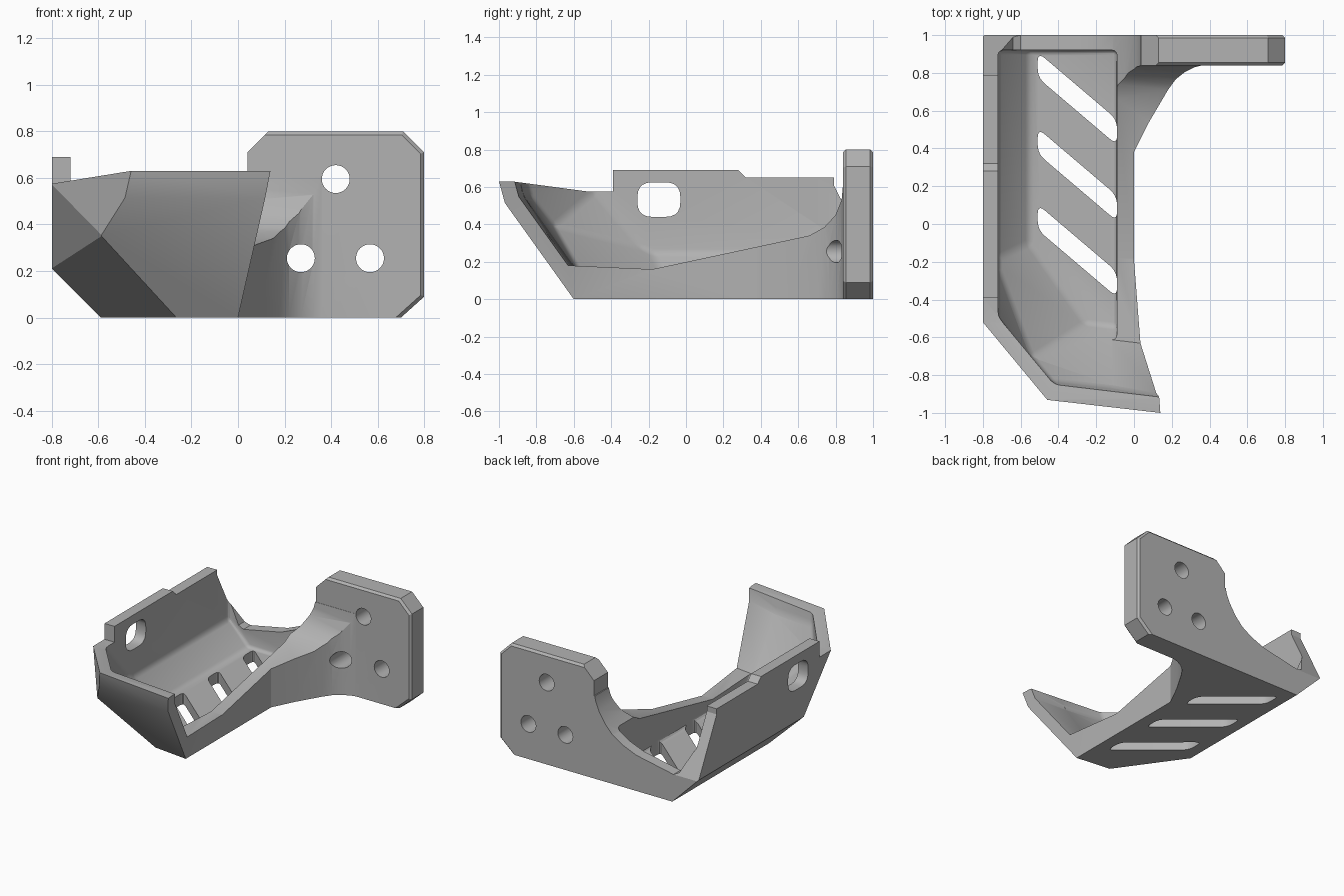
import bpy, bmesh, math
from mathutils import Vector

cube = bpy.data.objects.get("Cube")
if cube:
    bpy.data.objects.remove(cube, do_unlink=True)

grey = bpy.data.materials.new("plain grey")
grey.use_nodes = True
grey.diffuse_color = (0.45, 0.45, 0.45, 1)
grey.node_tree.nodes["Principled BSDF"].inputs["Base Color"].default_value = grey.diffuse_color


def finish(bm, name):
    bmesh.ops.recalc_face_normals(bm, faces=bm.faces)
    mesh = bpy.data.meshes.new(name)
    bm.to_mesh(mesh)
    bm.free()
    mesh.materials.append(grey)
    ob = bpy.data.objects.new(name, mesh)
    bpy.context.collection.objects.link(ob)
    return ob


def convex(name, lo, hi, planes, offset=0.0, round_edges=0.0):
    """Box trimmed by planes given as (point, outward normal), moved inward by offset."""
    bm = bmesh.new()
    bmesh.ops.create_cube(bm, size=1)
    for v in bm.verts:
        v.co = [lo[i] if v.co[i] < 0 else hi[i] for i in range(3)]
    for point, normal in planes:
        n = Vector(normal).normalized()
        cut = bmesh.ops.bisect_plane(bm, geom=bm.verts[:] + bm.edges[:] + bm.faces[:], dist=1e-5,
                                     plane_co=Vector(point) - n * offset, plane_no=n, clear_outer=True)
        edges = [e for e in cut["geom_cut"] if isinstance(e, bmesh.types.BMEdge)]
        if edges:
            bmesh.ops.holes_fill(bm, edges=edges, sides=0)
    if round_edges:
        bmesh.ops.bevel(bm, geom=bm.edges[:], offset=round_edges, segments=3, profile=0.5, affect='EDGES')
    return finish(bm, name)


def prism(name, points, axis, start, end, edge_test=None, bevel=0.0):
    """Outline extruded along an axis; the outline uses the other two axes in order."""
    def place(a, b, t):
        return {"x": (t, a, b), "y": (a, t, b), "z": (a, b, t)}[axis]
    bm = bmesh.new()
    face = bm.faces.new([bm.verts.new(place(a, b, start)) for a, b in points])
    ext = bmesh.ops.extrude_face_region(bm, geom=[face])
    shift = Vector(place(0, 0, end - start))
    bmesh.ops.translate(bm, vec=shift, verts=[v for v in ext["geom"] if isinstance(v, bmesh.types.BMVert)])
    if edge_test:
        edges = [e for e in bm.edges if edge_test(e)]
        bmesh.ops.bevel(bm, geom=edges, offset=bevel, segments=1, affect='EDGES')
    return finish(bm, name)


def rounded(corners, radius, steps=5):
    """Outline with each corner replaced by a curve."""
    out = []
    for i, c in enumerate(corners):
        c = Vector(c)
        a, b = Vector(corners[i - 1]) - c, Vector(corners[(i + 1) % len(corners)]) - c
        p, q = c + a.normalized() * radius, c + b.normalized() * radius
        for k in range(steps + 1):
            t = k / steps
            out.append(tuple(p * (1 - t) ** 2 + c * 2 * t * (1 - t) + q * t * t))
    return out


def combine(target, other, operation):
    mod = target.modifiers.new("join", 'BOOLEAN')
    mod.operation, mod.object, mod.solver = operation, other, 'EXACT'
    bpy.context.view_layer.objects.active = target
    bpy.ops.object.modifier_apply(modifier=mod.name)
    bpy.data.objects.remove(other, do_unlink=True)


# Faceted outer skin of the cradle
front_planes = [((0, -0.6, 0), (-0.115, -1, -0.69)), ((0.14, -1, 0.63), (-0.115, -1, -0.25))]
side_planes = [((-0.8, -0.52, 0.57), (-0.41, -0.34, 0)),
               ((-0.59, -0.11, 0), (-0.168, -0.119, -0.224)),
               ((-0.8, -0.21, 0.21), (-0.158, -0.076, -0.065)),
               ((-0.59, 0, 0), (-1, 0, -1))]
skin = front_planes + side_planes
cradle = convex("cradle_bracket", (-0.8, -1.2, 0), (0.3, 1, 0.69), skin)

# Stepped wall top and slanted open side
combine(cradle, prism("top_cut", [(-1.3, 0.63), (-0.93, 0.63), (-0.52, 0.575), (-0.39, 0.575),
                                  (-0.39, 0.8), (0.24, 0.73), (0.32, 0.65), (1.2, 0.65),
                                  (1.2, 1.2), (-1.3, 1.2)], "x", -1, 1), 'DIFFERENCE')
combine(cradle, convex("side_cut", (0, -1.5, -0.5), (1, 1.5, 1.5),
                       [((0, -0.6, 0), (-0.316, -0.022, 0.056))]), 'DIFFERENCE')

# Curved flare and mounting plate
flare = [(-0.09, 0.38), (0, 0.38), (0.08, 0.54), (0.18, 0.71), (0.22, 0.765),
         (0.27, 0.805), (0.32, 0.83), (0.38, 0.845), (0.38, 0.92), (-0.09, 0.92)]
combine(cradle, prism("flare", flare, "z", 0, 0.6), 'UNION')
plate = [(-0.1, 0), (0.7, 0), (0.8, 0.09), (0.8, 0.71), (0.71, 0.8), (0.13, 0.8), (0.04, 0.71),
         (0.04, 0.6), (-0.1, 0.6)]


def rim(e):
    a, b = e.verts
    return abs(a.co.y - b.co.y) < 0.01 and max(a.co.z, b.co.z) > 0.05 and min(a.co.x, b.co.x) > 0.1


combine(cradle, prism("plate", plate, "y", 0.84, 1, rim, 0.015), 'UNION')

# Hollow inside and the low rail opening
combine(cradle, convex("hollow", (-0.72, -1.2, 0.08), (-0.09, 0.92, 1.5), skin, 0.08, 0.025), 'DIFFERENCE')
rail = [(-0.62, 0.18), (-0.18, 0.16), (0.66, 0.34), (0.74, 0.385), (0.8, 0.45), (0.832, 0.53), (0.84, 0.62)]
rail_planes = [((0, a[0], a[1]), (0, b[1] - a[1], a[0] - b[0])) for a, b in zip(rail, rail[1:])]
front_inner = [(Vector(p) - Vector(n).normalized() * 0.08, n) for p, n in front_planes]
combine(cradle, convex("opening", (-0.12, -1.2, 0), (0.6, 0.84, 1.5), front_inner + rail_planes), 'DIFFERENCE')

# Sweeping notch in the back and the slanted wall end
notch = [(0.04, 0.95), (0.04, 0.63), (0.025, 0.56), (0, 0.5), (-0.05, 0.42), (-0.11, 0.355), (-0.19, 0.305),
         (-0.3, 0.26), (-0.6, 0.2), (-0.64, 0.22), (-0.72, 0.4), (-0.72, 0.95)]
combine(cradle, prism("notch", notch, "y", 0.7, 1.2), 'DIFFERENCE')
combine(cradle, prism("wall_end", [(0.79, 0.9), (0.79, 0.61), (1, 0.2), (1.2, 0.2), (1.2, 0.9)],
                      "x", -1, -0.6), 'DIFFERENCE')

# Diagonal floor slots
for i in range(3):
    y = -0.403 * i
    slot = [(-0.51, 0.775 + y), (-0.51, 0.91 + y), (-0.09, 0.553 + y), (-0.09, 0.418 + y)]
    combine(cradle, prism("slot", rounded(slot, 0.05), "z", -0.2, 0.2), 'DIFFERENCE')

# Rounded window in the wall
window = [(-0.26, 0.44), (-0.03, 0.44), (-0.03, 0.625), (-0.26, 0.625)]
combine(cradle, prism("window", rounded(window, 0.08), "x", -1, -0.6), 'DIFFERENCE')

# Bolt holes
for x, z in [(0.42, 0.595), (0.27, 0.255), (0.567, 0.255)]:
    ring = [(x + 0.06 * math.cos(k * math.pi / 16), z + 0.06 * math.sin(k * math.pi / 16)) for k in range(32)]
    combine(cradle, prism("bolt_hole", ring, "y", 0.5, 1.2), 'DIFFERENCE')

bpy.ops.object.select_all(action='DESELECT')
cradle.select_set(True)
bpy.context.view_layer.objects.active = cradle
bpy.ops.object.shade_smooth_by_angle(angle=math.radians(24))
